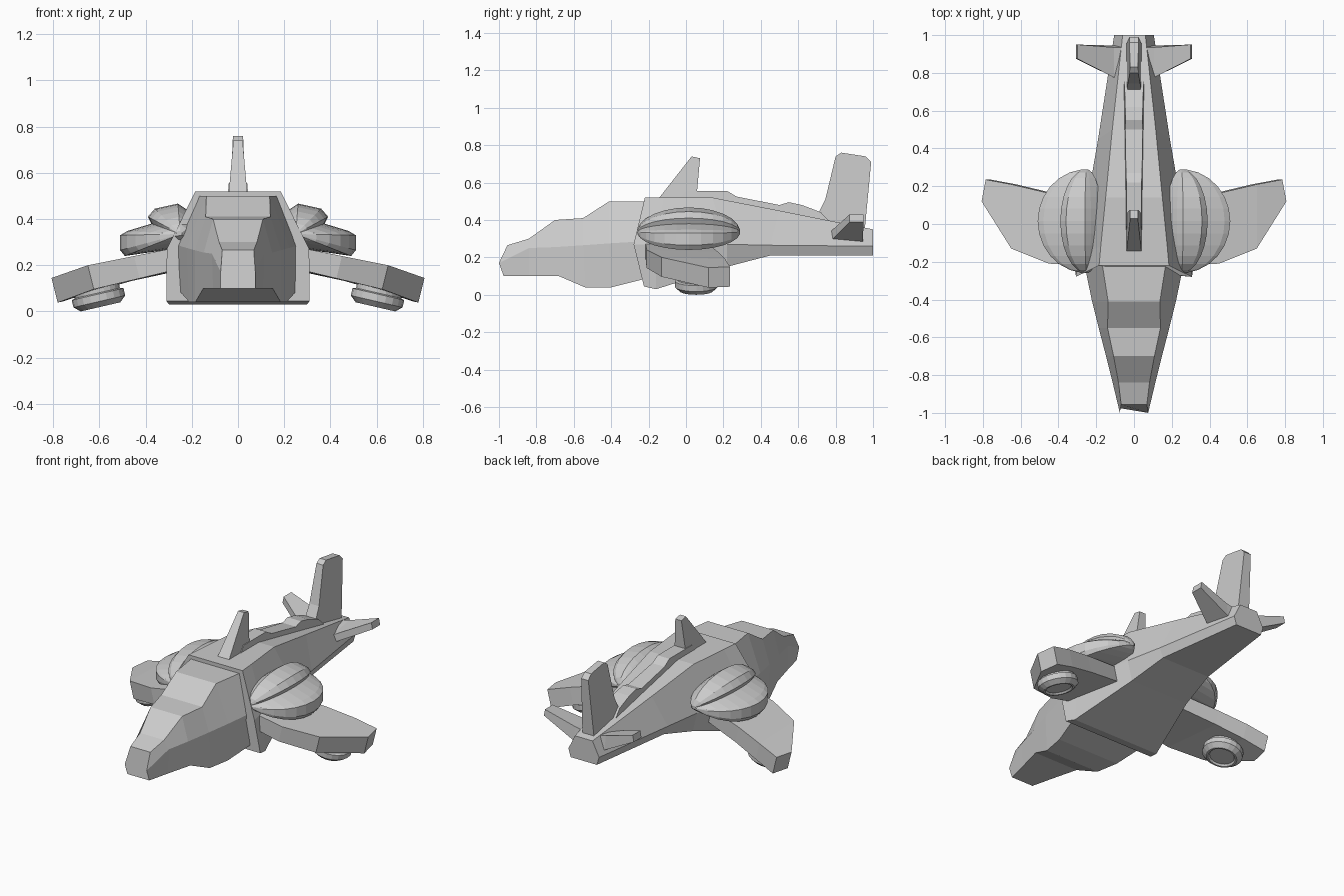
import bpy, bmesh
from math import sin, cos, pi, radians
from mathutils import Matrix, Vector

if "Cube" in bpy.data.objects:
    bpy.data.objects.remove(bpy.data.objects["Cube"])


def loft(name, rings, mirror=False):
    """Skin closed rings of points in order, cap both ends; optional mirror in x."""
    bm = bmesh.new()
    rows = [[bm.verts.new(p) for p in r] for r in rings]
    n = len(rows[0])
    for a, b in zip(rows, rows[1:]):
        for i in range(n):
            j = (i + 1) % n
            bm.faces.new((a[i], a[j], b[j], b[i]))
    bm.faces.new(rows[0])
    bm.faces.new(rows[-1])
    bmesh.ops.recalc_face_normals(bm, faces=bm.faces)
    mesh = bpy.data.meshes.new(name)
    bm.to_mesh(mesh)
    bm.free()
    ob = bpy.data.objects.new(name, mesh)
    bpy.context.collection.objects.link(ob)
    if mirror:
        ob.modifiers.new("mirror", 'MIRROR')
    return ob


def hull(name, sections):
    """Each section: top, middle and bottom edge as (y, half width, z)."""
    loft(name, [[(w, y, z) for y, w, z in s] +
                [(-w, y, z) for y, w, z in reversed(s)] for s in sections])


def blade(name, profile, w_low, w_high):
    """Side profile in (y, z), thinning from bottom to top."""
    lo = min(z for _, z in profile)
    hi = max(z for _, z in profile)
    width = lambda z: w_low + (w_high - w_low) * (z - lo) / (hi - lo)
    loft(name, [[(s * width(z), y, z) for y, z in profile] for s in (-1, 1)])


# Faceted nose with stepped canopy
hull("nose", [
    [(-.955, .068, .265), (-1.0, .075, .17), (-.975, .075, .10)],
    [(-.84, .082, .30), (-.84, .113, .25), (-.84, .108, .10)],
    [(-.70, .108, .40), (-.70, .148, .255), (-.68, .15, .10)],
    [(-.55, .14, .41), (-.55, .187, .265), (-.54, .185, .04)],
    [(-.41, .137, .50), (-.41, .222, .275), (-.40, .21, .04)],
    [(-.20, .17, .50), (-.24, .257, .285), (-.20, .255, .09)]])

# Main body tapering into the tail
hull("body", [
    [(-.22, .185, .52), (-.28, .308, .27), (-.225, .31, .045)],
    [(-.12, .176, .52), (-.16, .288, .27), (-.16, .298, .03)],
    [(.14, .15, .52), (.22, .23, .27), (.22, .2, .15)],
    [(.5, .115, .45), (.45, .19, .265), (.45, .165, .21)],
    [(1, .06, .35), (1, .105, .26), (1, .09, .21)]])

# Ridge along the back, mast and tail fin
blade("spine", [(-.05, .5), (.0, .555), (.22, .555), (.27, .525), (.5, .48),
                (.55, .495), (.62, .48), (.72, .442), (.78, .38), (.3, .45)], .055, .04)
blade("mast", [(-.15, .51), (.03, .74), (.075, .73), (.055, .51)], .04, .02)
blade("tail_fin", [(.71, .44), (.745, .51), (.80, .74), (.83, .76), (.96, .74),
                   (.99, .71), (.955, .34), (.73, .37)], .04, .022)

# Tailplanes rising outward
loft("tailplane", [
    [(.05, .765, .28), (.05, .765, .345), (.05, .935, .36), (.05, .945, .27)],
    [(.105, .775, .29), (.105, .775, .34), (.105, .935, .37), (.105, .945, .285)],
    [(.308, .875, .39), (.3, .875, .43), (.3, .95, .43), (.308, .95, .39)]], True)

# Wings: stations of leading and trailing edge, drooping to the tips
stations = [((.2, -.22, .29), (.2, .11, .28), .09),
            ((.45, -.21, .24), (.48, .17, .23), .10),
            ((.65, -.13, .20), (.65, .21, .19), .107),
            ((.807, .12, .145), (.785, .235, .15), .11)]
drop = Vector((-.24, 0, -.97))
loft("wing", [[Vector(a), Vector(b), Vector(b) + drop * t, Vector(a) + drop * t]
              for a, b, t in stations], True)

# Segmented engine domes: one cross-section swept from tip to tip
section = [(.17, .40), (.227, .445), (.26, .467), (.36, .445), (.39, .41), (.375, .38),
           (.48, .348), (.51, .33), (.51, .265), (.49, .24), (.25, .275), (.18, .30)]
cx, cz = .25, .335
rings = []
for k in range(13):
    t = radians(-84 + 14 * k)
    rings.append([(cx + (x - cx) * cos(t), .015 + .275 * sin(t), cz + (z - cz) * cos(t))
                  for x, z in section])
loft("engine_dome", rings, True)

# Round thruster pods under the wings
tilt = Matrix.Translation((.603, .055, .055)) @ Matrix.Rotation(radians(13), 4, 'Y')
profile = [(.10, .07), (.10, .025), (.115, .02), (.115, -.012), (.088, -.036),
           (.078, -.036), (.07, -.026)]
loft("thruster_pod", [[tilt @ Vector((r * cos(a), r * sin(a), z))
                       for a in (2 * pi * i / 20 for i in range(20))]
                      for r, z in profile], True)
